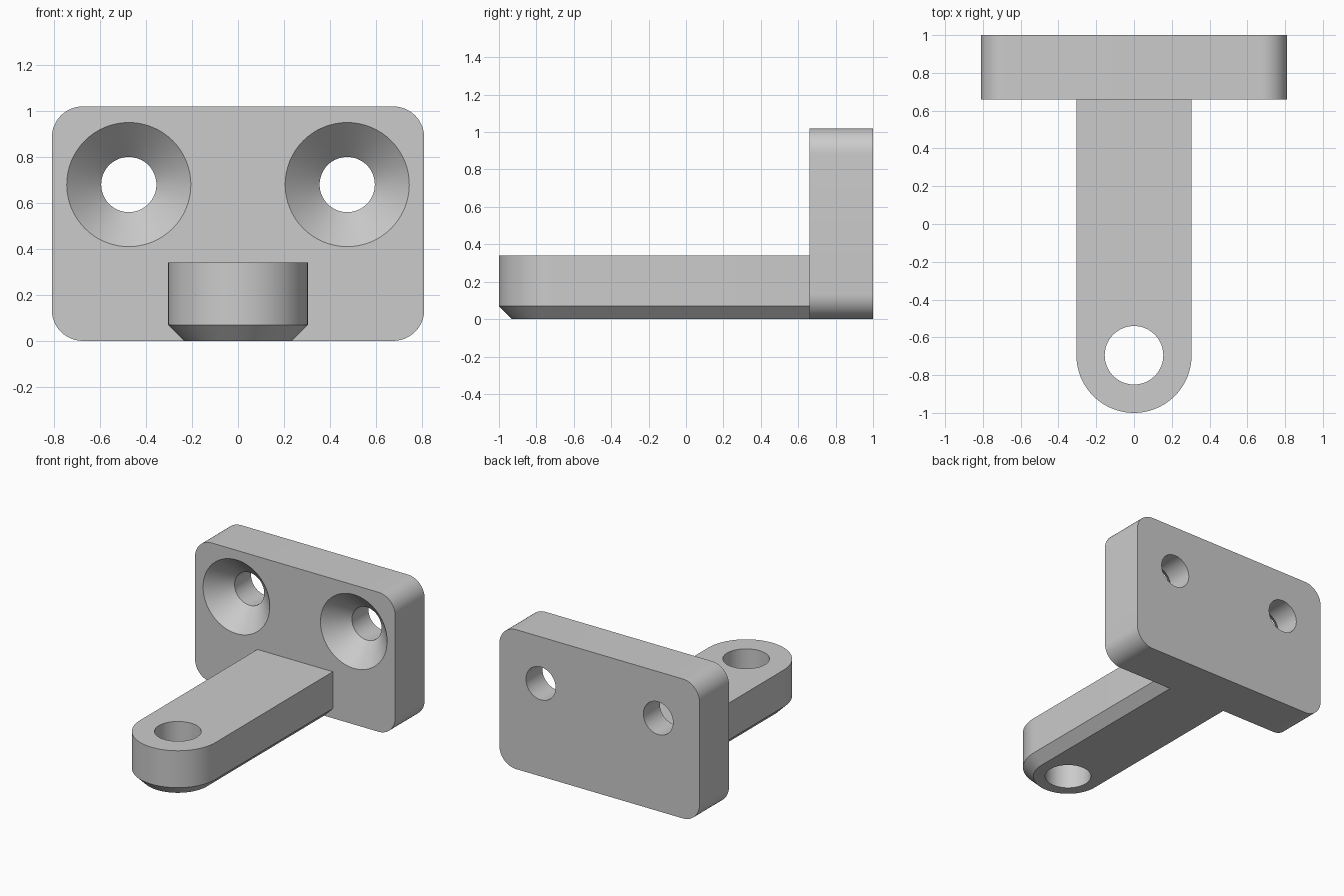
import bpy
import bmesh
from math import cos, sin, pi, radians

default_cube = bpy.data.objects.get("Cube")
if default_cube:
    bpy.data.objects.remove(default_cube, do_unlink=True)

GREY = (0.6, 0.6, 0.6, 1)
grey = bpy.data.materials.new("plain grey")
grey.use_nodes = True
grey.diffuse_color = GREY
grey.node_tree.nodes["Principled BSDF"].inputs["Base Color"].default_value = GREY

# Main dimensions
HALF_W, HEIGHT, CORNER = 0.81, 1.02, 0.135
PLATE_FRONT, PLATE_BACK = 0.66, 1.0
ARM_R, ARM_TOP, CHAMFER = 0.305, 0.34, 0.07
EYE_Y, EYE_R = -0.695, 0.155
SCREW_X, SCREW_Z, SCREW_R, SINK_R = 0.475, 0.68, 0.12, 0.27


def arc(cx, cy, r, start, end, steps):
    """Points along an arc, angles in degrees."""
    angles = [radians(start + (end - start) * i / steps) for i in range(steps + 1)]
    return [(cx + r * cos(a), cy + r * sin(a)) for a in angles]


def circle(cx, cy, r, steps=64):
    return arc(cx, cy, r, 0, 360, steps)[:-1]


def loft(name, rings, place):
    """Closed solid through a list of (outline, depth) rings."""
    bm = bmesh.new()
    loops = [[bm.verts.new(place(u, v, d)) for u, v in outline] for outline, d in rings]
    for a, b in zip(loops, loops[1:]):
        for i in range(len(a)):
            j = (i + 1) % len(a)
            bm.faces.new((a[i], a[j], b[j], b[i]))
    bm.faces.new(loops[0])
    bm.faces.new(loops[-1])
    bmesh.ops.recalc_face_normals(bm, faces=bm.faces)
    mesh = bpy.data.meshes.new(name)
    bm.to_mesh(mesh)
    bm.free()
    mesh.materials.append(grey)
    obj = bpy.data.objects.new(name, mesh)
    bpy.context.collection.objects.link(obj)
    return obj


def upright(u, v, d):
    return (u, d, v)


def flat(u, v, d):
    return (u, v, d)


def activate(obj):
    bpy.ops.object.select_all(action="DESELECT")
    obj.select_set(True)
    bpy.context.view_layer.objects.active = obj


def drill(obj, cutter):
    cutter.hide_render = True
    mod = obj.modifiers.new("hole", "BOOLEAN")
    mod.operation = "DIFFERENCE"
    mod.solver = "EXACT"
    mod.object = cutter
    activate(obj)
    bpy.ops.object.modifier_apply(modifier=mod.name)
    bpy.data.objects.remove(cutter, do_unlink=True)


def finish(obj):
    activate(obj)
    bpy.ops.object.shade_smooth_by_angle(angle=radians(30))


# Wall plate with rounded corners
right, top = HALF_W - CORNER, HEIGHT - CORNER
outline = []
for cx, cz, start in ((right, top, 0), (-right, top, 90),
                      (-right, CORNER, 180), (right, CORNER, 270)):
    outline += arc(cx, cz, CORNER, start, start + 90, 12)
plate = loft("mounting_plate", [(outline, PLATE_FRONT), (outline, PLATE_BACK)], upright)

# Countersunk screw holes, cone extended slightly past the front face
SINK_DEPTH = SINK_R - SCREW_R
OVER = 0.02
for side in (-1, 1):
    x = side * SCREW_X
    drill(plate, loft("screw_cutter", [
        (circle(x, SCREW_Z, SINK_R + OVER), PLATE_FRONT - OVER),
        (circle(x, SCREW_Z, SCREW_R), PLATE_FRONT + SINK_DEPTH),
        (circle(x, SCREW_Z, SCREW_R), PLATE_BACK + OVER)], upright))
finish(plate)


# Arm with round end and chamfered underside
def arm_outline(r):
    return arc(0, EYE_Y, r, 180, 360, 40) + [(r, PLATE_FRONT), (-r, PLATE_FRONT)]


arm = loft("arm", [(arm_outline(ARM_R - CHAMFER), 0),
                   (arm_outline(ARM_R), CHAMFER),
                   (arm_outline(ARM_R), ARM_TOP)], flat)

# Pin hole through the arm
eye = circle(0, EYE_Y, EYE_R)
drill(arm, loft("pin_cutter", [(eye, -OVER), (eye, ARM_TOP + OVER)], flat))
finish(arm)
